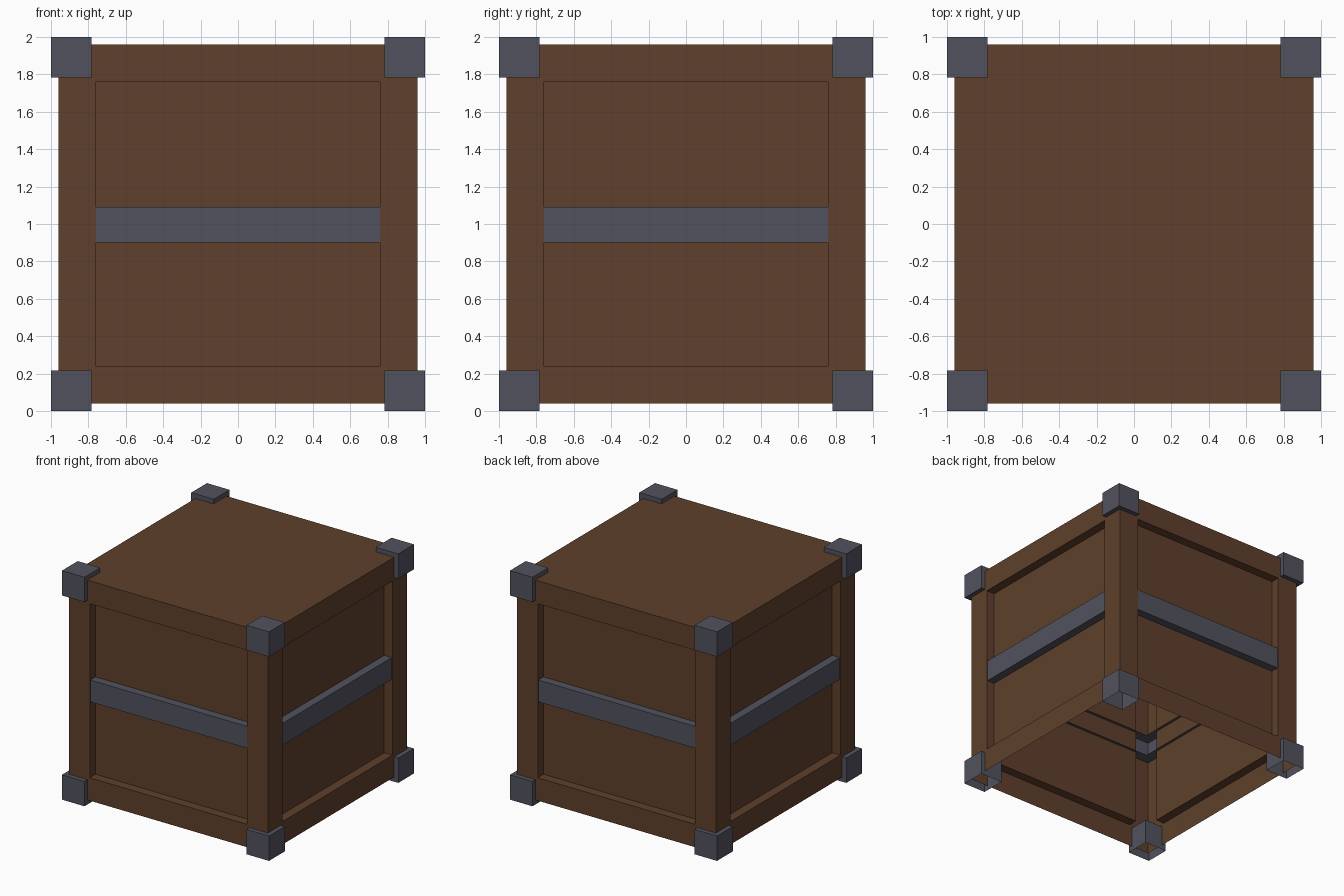
import bpy, bmesh
from mathutils import Matrix

if "Cube" in bpy.data.objects:
    bpy.data.objects.remove(bpy.data.objects["Cube"])


def material(name, rgb):
    m = bpy.data.materials.new(name)
    m.diffuse_color = (*rgb, 1)
    m.use_nodes = True
    m.node_tree.nodes["Principled BSDF"].inputs["Base Color"].default_value = m.diffuse_color
    return m


wood = material("brown wood", (0.114, 0.051, 0.025))
metal = material("grey metal", (0.085, 0.085, 0.113))


def box(size, centre):
    bm = bmesh.new()
    bmesh.ops.create_cube(bm, size=1, matrix=Matrix.Translation(centre) @ Matrix.Diagonal((*size, 1)))
    bm.normal_update()
    return bm


def finish(bm, name, mat):
    me = bpy.data.meshes.new(name)
    bm.to_mesh(me)
    bm.free()
    me.materials.append(mat)
    ob = bpy.data.objects.new(name, me)
    bpy.context.collection.objects.link(ob)


def drop_bottom(bm):
    bmesh.ops.delete(bm, geom=[f for f in bm.faces if f.normal.z < -0.5], context='FACES')


# Hollow crate shell, open underneath, with a recessed panel in each side
bm = box((1.92, 1.92, 1.92), (0, 0, 1))
drop_bottom(bm)
sides = [f for f in bm.faces if abs(f.normal.z) < 0.5]
bmesh.ops.inset_individual(bm, faces=sides, thickness=0.2, use_even_offset=True)
bm.normal_update()
bmesh.ops.inset_individual(bm, faces=sides, thickness=0, depth=-0.08)
finish(bm, "crate_body", wood)

# Metal band: square ring with flanges that run just through the panels
bm = box((1.904, 1.904, 0.19), (0, 0, 0.995))
caps = [f for f in bm.faces if abs(f.normal.z) > 0.5]
bmesh.ops.inset_individual(bm, faces=caps, thickness=0.095, use_even_offset=True)
bmesh.ops.delete(bm, geom=caps, context='FACES')
finish(bm, "metal_band", metal)

# Corner brackets; the lower ones are open underneath
for level, z in (("lower", 0.1085), ("upper", 1.8915)):
    for depth, y in (("front", -0.8915), ("back", 0.8915)):
        for side, x in (("left", -0.8915), ("right", 0.8915)):
            bm = box((0.217, 0.217, 0.217), (x, y, z))
            if level == "lower":
                drop_bottom(bm)
            finish(bm, f"{level}_{depth}_{side}_bracket", metal)
